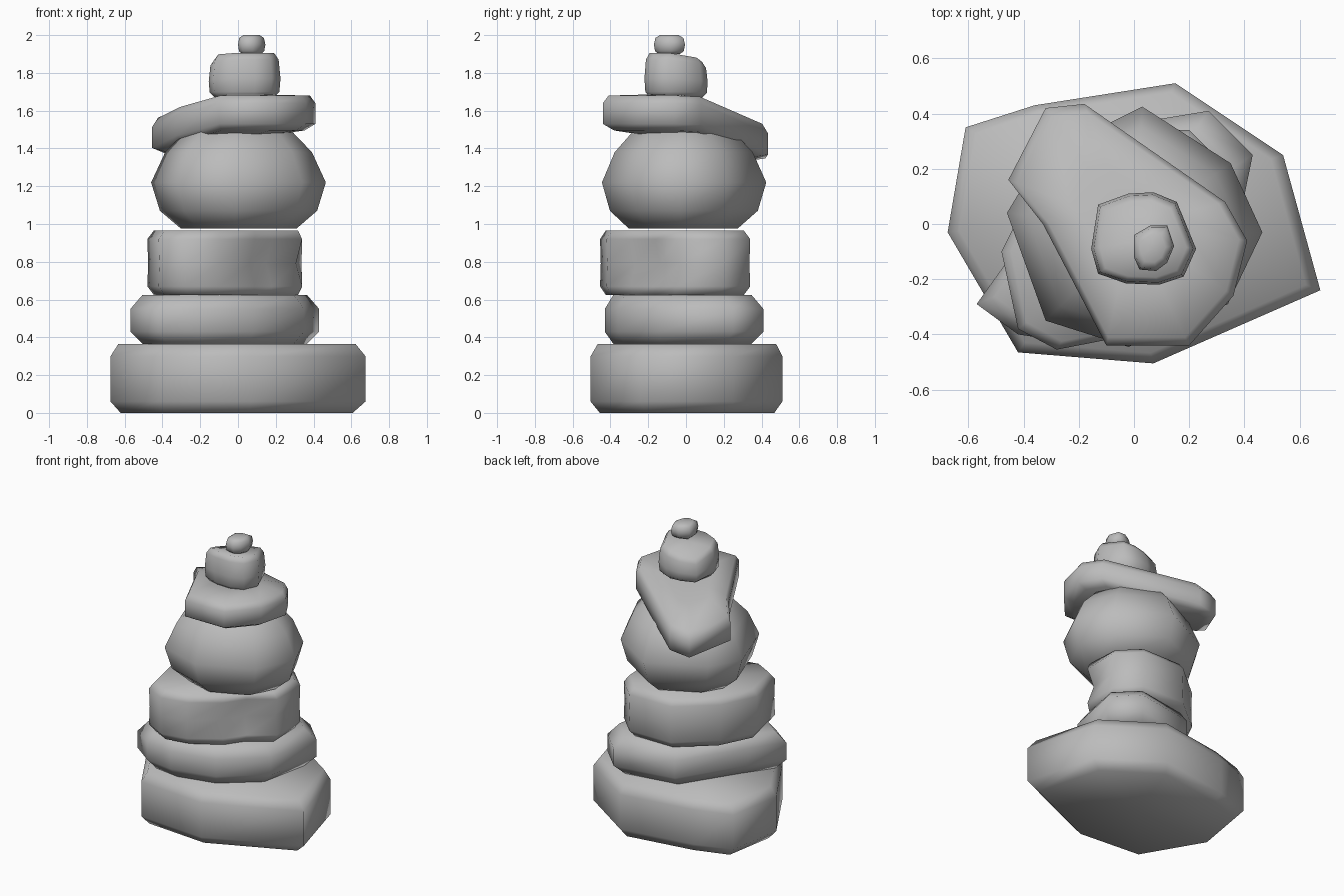
import bpy
import bmesh
from mathutils import Vector

cube = bpy.data.objects.get("Cube")
if cube:
    bpy.data.objects.remove(cube, do_unlink=True)

# One grey stone colour
stone_grey = bpy.data.materials.new("stone_grey")
stone_grey.use_nodes = True
GREY = (0.5, 0.5, 0.5, 1)
stone_grey.diffuse_color = GREY
stone_grey.node_tree.nodes["Principled BSDF"].inputs["Base Color"].default_value = GREY


def no_bend(p, height):
    return p


def stone(name, outline, rings, bend=no_bend):
    """Loft a plan outline through (scale, z) rings, close the ends and bend it."""
    pts = [Vector(p) for p in outline]
    centre = sum(pts, Vector((0, 0))) / len(pts)
    low, high = rings[0][1], rings[-1][1]
    bm = bmesh.new()
    loops = []
    for scale, z in rings:
        flat = [centre + (p - centre) * scale for p in pts]
        height = (z - low) / (high - low)
        loops.append([bm.verts.new(bend(Vector((p.x, p.y, z)), height)) for p in flat])
    n = len(pts)
    for a, b in zip(loops, loops[1:]):
        for i in range(n):
            j = (i + 1) % n
            bm.faces.new((a[i], a[j], b[j], b[i]))
    caps = [bm.faces.new(loops[0][::-1]), bm.faces.new(loops[-1])]
    bmesh.ops.poke(bm, faces=caps)
    bmesh.ops.recalc_face_normals(bm, faces=bm.faces)
    mesh = bpy.data.meshes.new(name)
    bm.to_mesh(mesh)
    bm.free()
    mesh.materials.append(stone_grey)
    mesh.shade_smooth()
    obj = bpy.data.objects.new(name, mesh)
    bpy.context.collection.objects.link(obj)
    return obj


# Broad base stone
stone("base_stone",
      [(-.675, -.03), (-.42, -.465), (.07, -.505), (.675, -.24),
       (.54, .25), (.15, .51), (-.36, .43), (-.61, .35)],
      [(.91, 0), (1, .06), (1, .3), (.93, .365)])

# Flat second stone
stone("second_stone",
      [(-.57, -.29), (-.42, -.4), (-.22, -.43), (.08, -.36), (.35, -.14),
       (.43, .25), (.27, .41), (-.15, .34), (-.42, -.08)],
      [(.87, .365), (1, .43), (1, .55), (.87, .625)])


# Third stone, with a hollow in its front left side
def hollow(p, height):
    middle = 1 - abs(2 * height - 1)
    if p.x > .05 and p.y < 0:
        p += Vector((-.04, .03, 0)) * middle
    return p


stone("third_stone",
      [(-.48, -.1), (-.42, -.38), (-.28, -.455), (-.1, -.42), (.1, -.3), (.19, -.17),
       (.35, -.06), (.34, .2), (.2, .34), (-.12, .34), (-.36, .14)],
      [(.92, .625), (1, .67), (.99, .79), (1, .92), (.92, .965)], hollow)

# Round boulder
stone("round_boulder",
      [(-.46, .04), (-.32, -.35), (-.02, -.445), (.34, -.29), (.465, -.03),
       (.35, .22), (.03, .425), (-.34, .24)],
      [(.66, .975), (.9, 1.07), (1, 1.22), (.84, 1.38), (.6, 1.495), (.35, 1.52)])


# Leaning slab, drooping to the back right
def droop(p, height):
    reach = max(0, .5 * -p.x + .85 * p.y + .15)
    p.z -= .21 * reach ** 1.4 / .65
    return p


stone("leaning_slab",
      [(-.455, .16), (-.33, 0), (-.1, -.44), (.2, -.44), (.36, -.26),
       (.41, -.06), (.33, .08), (-.18, .435), (-.32, .42)],
      [(.86, 1.495), (1, 1.53), (1, 1.64), (.93, 1.68), (.5, 1.685)], droop)


# Small stone with a sloping top
def slope(p, height):
    p.z -= height * max(0, .2 * (.05 - p.x) + .3 * (p.y + .08))
    return p


stone("small_stone",
      [(-.155, -.09), (-.13, -.18), (-.03, -.215), (.09, -.22), (.18, -.19), (.225, -.09),
       (.155, .08), (.07, .115), (-.02, .11), (-.13, .07)],
      [(.83, 1.67), (.97, 1.7), (1, 1.77), (.95, 1.87), (.83, 1.905)], slope)

# Top pebble
stone("top_pebble",
      [(0, -.04), (0, -.12), (.02, -.165), (.08, -.17), (.12, -.14),
       (.145, -.08), (.12, -.005), (.06, -.005)],
      [(.68, 1.9), (.92, 1.915), (1, 1.95), (.9, 1.985), (.6, 2)])
